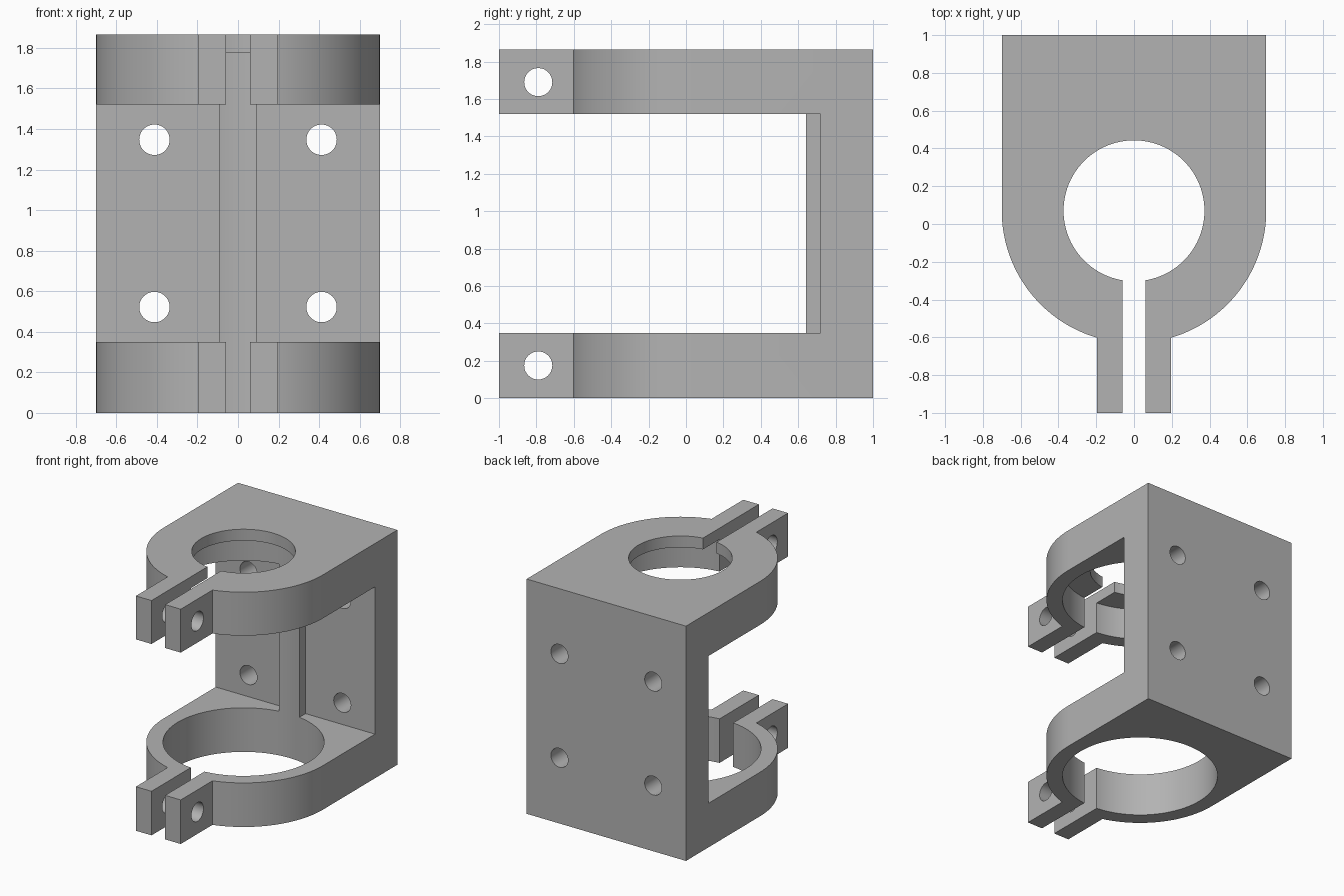
import bpy, bmesh, math
from mathutils import Matrix, Vector

if "Cube" in bpy.data.objects:
    bpy.data.objects.remove(bpy.data.objects["Cube"], do_unlink=True)

HALF_W, HEIGHT, AXIS_Y = 0.7, 1.865, 0.07
ARM_LOW, ARM_HIGH, LIP = 0.35, 1.52, 1.775
BORE, MOUTH, BOLT = 0.58, 0.373, 0.075
TAB, SLOT, RIB, WALL = 0.197, 0.06, 0.09, 0.72


def make_object(name, bm):
    bmesh.ops.recalc_face_normals(bm, faces=bm.faces)
    mesh = bpy.data.meshes.new(name)
    bm.to_mesh(mesh)
    bm.free()
    obj = bpy.data.objects.new(name, mesh)
    bpy.context.collection.objects.link(obj)
    return obj


def prism(name, outline, z0, z1):
    bm = bmesh.new()
    face = bm.faces.new([bm.verts.new((x, y, z0)) for x, y in outline])
    top = bmesh.ops.extrude_face_region(bm, geom=[face])["geom"]
    bmesh.ops.translate(bm, vec=(0, 0, z1 - z0),
                        verts=[v for v in top if isinstance(v, bmesh.types.BMVert)])
    return make_object(name, bm)


def rod(name, centre, axis, radius, length, sides=48):
    turn = Vector((0, 0, 1)).rotation_difference(Vector(axis)).to_matrix().to_4x4()
    bm = bmesh.new()
    bmesh.ops.create_cone(bm, cap_ends=True, segments=sides, radius1=radius,
                          radius2=radius, depth=length,
                          matrix=Matrix.Translation(centre) @ turn)
    return make_object(name, bm)


def mirrored(half):
    return half + [(-x, y) for x, y in reversed(half)]


# Clamp body: square back, round front, two tabs
end = math.acos(TAB / HALF_W)
arc = [(HALF_W * math.cos(end * i / 32), AXIS_Y - HALF_W * math.sin(end * i / 32))
       for i in range(33)]
body = prism("clamp_bracket", mirrored([(HALF_W, 1)] + arc + [(TAB, -1)]), 0, HEIGHT)

# Window between the arms, leaving the centre rib on the back wall
window = mirrored([(1, -1.2), (1, WALL), (RIB, WALL), (RIB, 0.5)])
cutters = [
    prism("window_cutter", window, ARM_LOW, ARM_HIGH),
    rod("bore_cutter", (0, AXIS_Y, LIP - 1), (0, 0, 1), BORE, 2, 96),
    rod("mouth_cutter", (0, AXIS_Y, HEIGHT), (0, 0, 1), MOUTH, 1, 96),
    prism("slot_cutter", mirrored([(SLOT, -1.2), (SLOT, AXIS_Y)]), -0.1, 2),
]

# Clamp bolt holes across the tabs, mounting holes through the back wall
for z in (0.175, 1.69):
    cutters.append(rod("tab_hole_cutter", (0, -0.79, z), (1, 0, 0), BOLT, 1))
for z in (0.522, 1.347):
    for x in (-0.412, 0.412):
        cutters.append(rod("wall_hole_cutter", (x, 0.9, z), (0, 1, 0), BOLT, 0.6))

bpy.context.view_layer.objects.active = body
for cutter in cutters:
    cutter.hide_render = True
    mod = body.modifiers.new("cut", "BOOLEAN")
    mod.operation = "DIFFERENCE"
    mod.solver = "EXACT"
    mod.object = cutter
    bpy.ops.object.modifier_apply(modifier=mod.name)
    bpy.data.objects.remove(cutter, do_unlink=True)

# Plain grey finish
grey = bpy.data.materials.new("plain_grey")
grey.use_nodes = True
colour = (0.45, 0.45, 0.45, 1)
grey.diffuse_color = colour
grey.node_tree.nodes["Principled BSDF"].inputs["Base Color"].default_value = colour
body.data.materials.clear()
body.data.materials.append(grey)

bpy.ops.object.select_all(action="DESELECT")
body.select_set(True)
bpy.ops.object.shade_smooth_by_angle(angle=math.radians(30))
